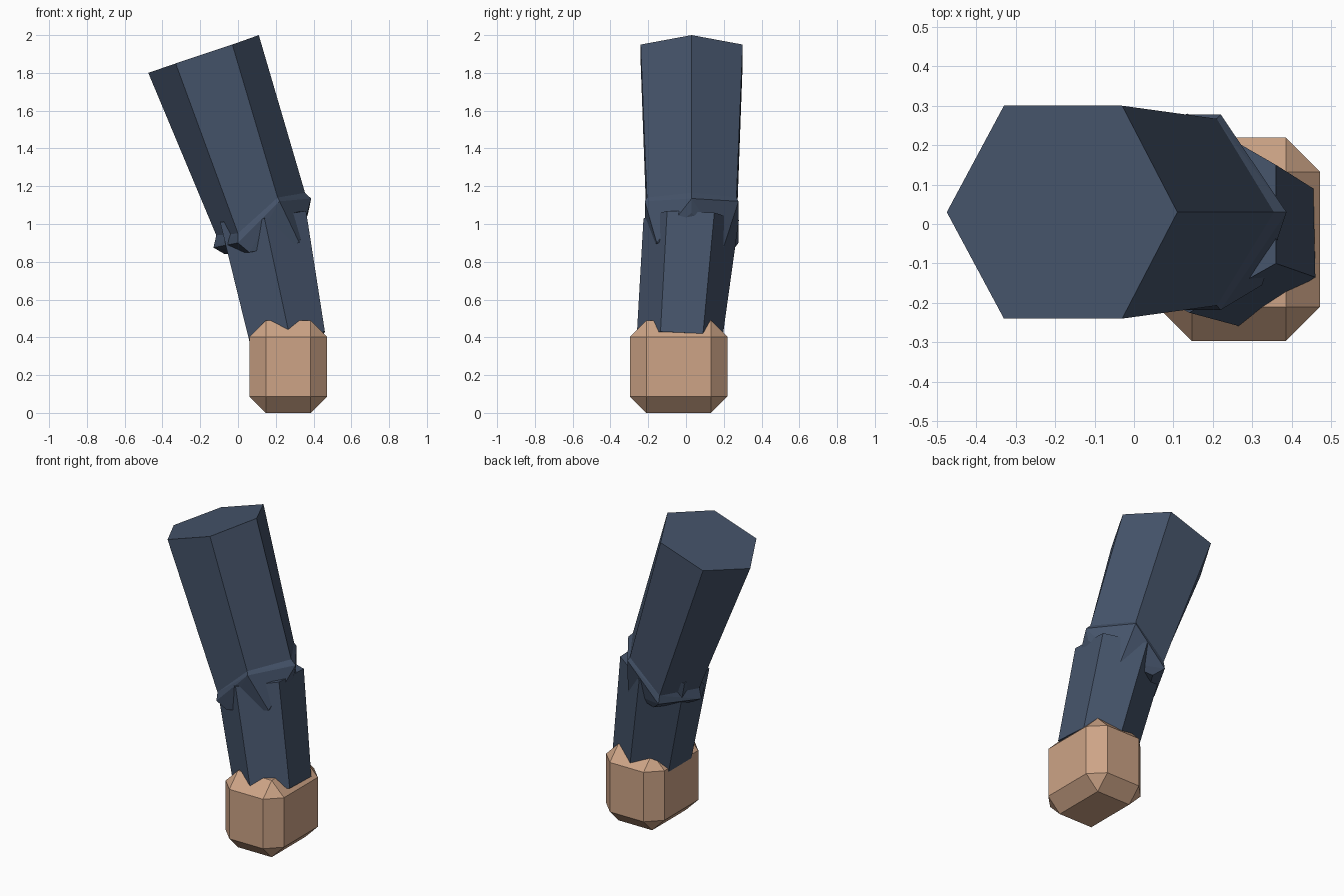
import bpy, bmesh
from mathutils import Vector

if "Cube" in bpy.data.objects:
    bpy.data.objects.remove(bpy.data.objects["Cube"])


def material(name, rgb):
    m = bpy.data.materials.new(name)
    m.diffuse_color = (*rgb, 1)
    m.use_nodes = True
    m.node_tree.nodes["Principled BSDF"].inputs["Base Color"].default_value = m.diffuse_color
    return m


navy = material("navy_cloth", (0.06, 0.088, 0.145))
skin = material("skin", (0.61, 0.37, 0.24))


def finish(name, bm, mat):
    bmesh.ops.recalc_face_normals(bm, faces=bm.faces)
    me = bpy.data.meshes.new(name)
    bm.to_mesh(me)
    bm.free()
    me.materials.append(mat)
    ob = bpy.data.objects.new(name, me)
    bpy.context.collection.objects.link(ob)
    return ob


def loft(name, rings, mat):
    bm = bmesh.new()
    vs = [[bm.verts.new(p) for p in r] for r in rings]
    n = len(vs[0])
    for a, b in zip(vs, vs[1:]):
        for i in range(n):
            j = (i + 1) % n
            bm.faces.new((a[i], a[j], b[j], b[i]))
    bm.faces.new(vs[0])
    bm.faces.new(vs[-1])
    return finish(name, bm, mat)


def hull(name, points, mat):
    bm = bmesh.new()
    for p in points:
        bm.verts.new(p)
    res = bmesh.ops.convex_hull(bm, input=bm.verts[:])
    loose = [v for v in bm.verts if not v.link_faces]
    bmesh.ops.delete(bm, geom=loose, context='VERTS')
    return finish(name, bm, mat)


def hexagon(right, front_right, front_left, left, half, yc=0.03):
    """Six points from (x, z) pairs, mirrored about y = yc."""
    y0, y1 = yc - half, yc + half
    (a, b, c, d) = (right, front_right, front_left, left)
    return [(a[0], yc, a[1]), (b[0], y1, b[1]), (c[0], y1, c[1]),
            (d[0], yc, d[1]), (c[0], y0, c[1]), (b[0], y0, b[1])]


# Upper arm: tapering hexagonal sleeve
shoulder = hexagon((0.11, 2.0), (-0.03, 1.95), (-0.33, 1.85), (-0.475, 1.8), 0.27)
sleeve_end = hexagon((0.355, 1.165), (0.21, 1.14), (0.0, 0.95), (-0.115, 0.94), 0.237)
loft("upper_arm", [shoulder, sleeve_end], navy)

# Elbow: flared rim that narrows into the forearm
rim = hexagon((0.387, 1.135), (0.22, 1.12), (0.0, 0.9), (-0.13, 0.875), 0.248)
tips = [(0.372, 0.03, 1.06), (0.27, 0.2, 0.88), (0.06, 0.24, 0.85),
        (-0.07, 0.03, 0.84), (0.06, -0.2, 0.85), (0.325, -0.155, 0.9)]
hull("elbow", sleeve_end + rim + tips, navy)

# Forearm: hexagonal prism turned against the upper arm
elbow_end = [(0.36, 0.15, 1.06), (0.135, 0.28, 1.02), (-0.095, 0.15, 1.01),
             (-0.095, -0.10, 1.01), (0.14, -0.225, 1.03), (0.36, -0.10, 1.07)]
wrist_end = [(0.455, 0.09, 0.42), (0.26, 0.195, 0.41), (0.06, 0.09, 0.38),
             (0.06, -0.14, 0.38), (0.27, -0.26, 0.42), (0.46, -0.135, 0.43)]
loft("forearm", [elbow_end, wrist_end], navy)

# Hand: chamfered block
bm = bmesh.new()
bmesh.ops.create_cube(bm, size=1)
for v in bm.verts:
    v.co = Vector((v.co.x * 0.412, v.co.y * 0.516, v.co.z * 0.49)) + Vector((0.266, -0.039, 0.245))
bmesh.ops.bevel(bm, geom=bm.edges[:], offset=0.087, segments=1,
                affect='EDGES', offset_type='OFFSET')
finish("hand", bm, skin)
